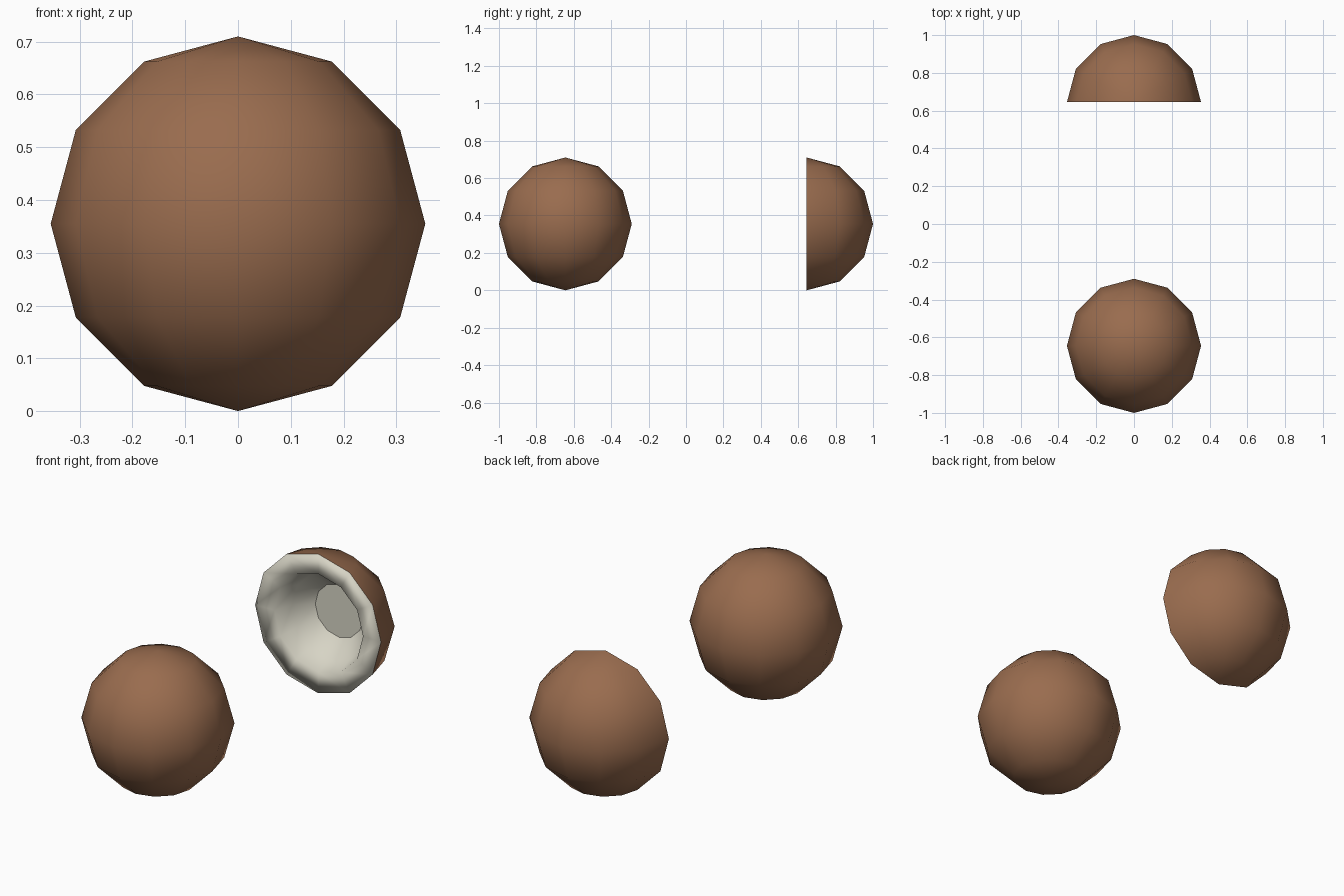
import bpy, bmesh, math
from mathutils import Matrix

if "Cube" in bpy.data.objects:
    bpy.data.objects.remove(bpy.data.objects["Cube"])

R = 0.355      # nut radius
OFF = 0.645    # distance of each nut from the middle


def material(name, rgb):
    m = bpy.data.materials.new(name)
    m.diffuse_color = (*rgb, 1)
    m.use_nodes = True
    m.node_tree.nodes["Principled BSDF"].inputs["Base Color"].default_value = m.diffuse_color
    return m


brown = material("husk_brown", (0.32, 0.15, 0.077))
cream = material("flesh_cream", (0.68, 0.66, 0.56))


def finish(name, bm, mat, loc):
    me = bpy.data.meshes.new(name)
    bm.to_mesh(me)
    bm.free()
    me.materials.append(mat)
    ob = bpy.data.objects.new(name, me)
    ob.location = loc
    bpy.context.collection.objects.link(ob)
    return ob


def nut(name, y, halve=False):
    bm = bmesh.new()
    bmesh.ops.create_uvsphere(bm, u_segments=12, v_segments=6, radius=R)
    if halve:
        # keep the back half only
        front = [v for v in bm.verts if v.co.y < -1e-4]
        bmesh.ops.delete(bm, geom=front, context='VERTS')
    for f in bm.faces:
        f.smooth = True
    return finish(name, bm, brown, (0, y, R))


# whole nut in front, half husk behind
nut("whole_nut", -OFF)
nut("half_husk", OFF, halve=True)

# flesh: skirt inside the husk, rim, hollow bowl with a flat bottom
profile = [(0.340, 0.03), (R, 0.0), (0.25, 0.005), (0.215, 0.10), (0.135, 0.17)]
bm = bmesh.new()
rings = []
for r, d in profile:
    rings.append([bm.verts.new((r * math.sin(k * math.pi / 6), d,
                                r * math.cos(k * math.pi / 6))) for k in range(12)])
for a, b in zip(rings, rings[1:]):
    for k in range(12):
        n = (k + 1) % 12
        bm.faces.new((a[k], b[k], b[n], a[n])).smooth = True
bottom = bm.faces.new(rings[-1])
bm.normal_update()
if bottom.normal.y > 0:
    bottom.normal_flip()
for f in bm.faces:
    # the rim and bowl look out through the opening
    f.normal_update()
rim = bm.faces[:][12]
if rim.normal.y > 0:
    for f in bm.faces:
        if f is not bottom:
            f.normal_flip()
bottom.smooth = False
finish("flesh", bm, cream, (0, OFF, R))
